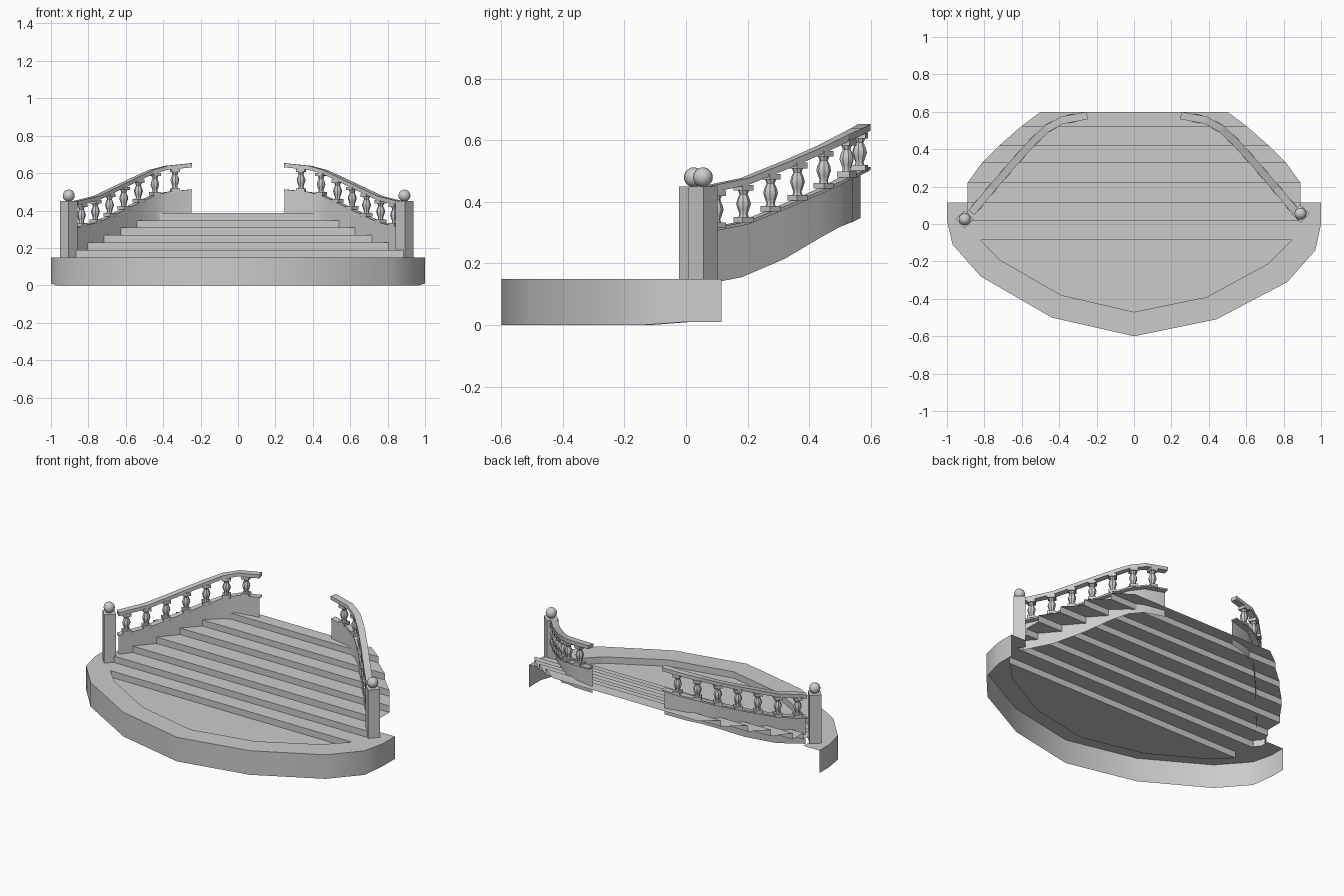
import bpy, bmesh, math
from mathutils import Vector, Matrix

if "Cube" in bpy.data.objects:
    bpy.data.objects.remove(bpy.data.objects["Cube"])


def make(name, verts, faces, closed=False, flip=False, smooth=False):
    bm = bmesh.new()
    vs = [bm.verts.new(v) for v in verts]
    for f in faces:
        bm.faces.new([vs[i] for i in f])
    if closed:
        bmesh.ops.recalc_face_normals(bm, faces=bm.faces)
    elif flip:
        bmesh.ops.reverse_faces(bm, faces=bm.faces)
    return finish(name, bm, smooth)


def finish(name, bm, smooth=False):
    me = bpy.data.meshes.new(name)
    bm.to_mesh(me)
    bm.free()
    ob = bpy.data.objects.new(name, me)
    bpy.context.collection.objects.link(ob)
    if smooth:
        bpy.ops.object.select_all(action='DESELECT')
        bpy.context.view_layer.objects.active = ob
        ob.select_set(True)
        bpy.ops.object.shade_smooth_by_angle(angle=math.radians(40))
    return ob


def wall_between(lo, hi):
    n = len(lo)
    return lo + hi, [(i, i + 1, n + i + 1, n + i) for i in range(n - 1)]


# Platform: outer skirt, rim, sunken floor
H, PIT = 0.15, 0.11
outer = [(-1, .115), (-1, .02), (-.97, -.11), (-.82, -.28), (-.44, -.5), (0, -.6),
         (.44, -.51), (.82, -.31), (.97, -.14), (1, 0), (1, .115)]
inner = [(-.82, -.085), (-.72, -.19), (-.39, -.38), (0, -.47),
         (.39, -.39), (.72, -.21), (.845, -.085)]
v, f = wall_between([(x, y, .01 if y > -.05 else 0) for x, y in outer],
                    [(x, y, H) for x, y in outer])
make("platform_skirt", v, f, smooth=True)
rim = outer + [(.89, .115), (.89, .015)] + inner[::-1] + [(-.89, .015), (-.89, .115)]
make("platform_rim", [(x, y, H) for x, y in rim], [range(len(rim))])
make("platform_landing", [(-.82, -.085, H), (.845, -.085, H), (.89, .015, H), (-.89, .015, H)],
     [(0, 1, 2, 3)])
loop = inner + inner[:1]
v, f = wall_between([(x, y, PIT) for x, y in loop], [(x, y, H) for x, y in loop])
make("floor_recess_sides", v, f, flip=True)
make("sunken_floor", [(x, y, PIT) for x, y in inner], [range(len(inner))])

# Steps: (y of riser, half width there, tread height)
steps = [(.015, .89, .19), (.115, .89, .23), (.22, .89, .27), (.325, .815, .31),
         (.42, .72, .348), (.52, .605, .386), (.6, .5, None)]
v, f = [], []
z = H
for (y0, w0, z1), (y1, w1, _) in zip(steps, steps[1:]):
    b = len(v)
    v += [(-w0, y0, z), (w0, y0, z), (w0, y0, z1), (-w0, y0, z1), (w1, y1, z1), (-w1, y1, z1)]
    f += [(b, b + 1, b + 2, b + 3), (b + 3, b + 2, b + 4, b + 5)]
    z = z1
make("steps", v, f)

# Balustrade path: x, y, top of stringer wall, bottom of stringer wall
PATH = [(.87, .06, .308, .13), (.76, .19, .335, .155), (.64, .33, .392, .215),
        (.54, .44, .44, .28), (.465, .51, .475, .318), (.385, .555, .497, .335),
        (.25, .58, .511, .347)]
pts = [Vector(p[:2]) for p in PATH]
norms = []
for i in range(len(pts)):
    t = (pts[min(i + 1, len(pts) - 1)] - pts[max(i - 1, 0)]).normalized()
    norms.append(Vector((t.y, -t.x)))
RAIL = 0.122


def offset(i, d, z, s):
    p = pts[i] + norms[i] * d
    return (s * p.x, p.y, z)


def sweep(name, half, z0, z1, s):
    v, f = [], []
    n = len(pts)
    for i in range(n):
        c = PATH[i][2]
        v += [offset(i, -half, c + z0, s), offset(i, half, c + z0, s),
              offset(i, half, c + z1, s), offset(i, -half, c + z1, s)]
    for i in range(n - 1):
        for k in range(4):
            a, b = 4 * i + k, 4 * i + (k + 1) % 4
            f.append((a, b, b + 4, a + 4))
    f += [(0, 1, 2, 3), tuple(range(4 * n - 4, 4 * n))]
    make(name, v, f, closed=True)


def box(bm, size, centre, rot):
    m = Matrix.Translation(centre) @ Matrix.Rotation(rot, 4, 'Z') @ Matrix.Diagonal((*size, 1))
    bmesh.ops.create_cube(bm, size=1, matrix=m)


def along(d):
    for i in range(len(pts) - 1):
        seg = pts[i + 1] - pts[i]
        if d <= seg.length or i == len(pts) - 2:
            k = d / seg.length
            return (pts[i] + seg * k, PATH[i][2] * (1 - k) + PATH[i + 1][2] * k,
                    math.atan2(seg.y, seg.x))
        d -= seg.length


VASE = [(.017, .016), (.013, .026), (.018, .04), (.024, .058), (.021, .072),
        (.013, .09), (.018, .103)]


def balusters(name, s):
    bm = bmesh.new()
    for j in range(7):
        p, z, a = along(.05 + j * .116)
        x, y, a = s * p.x, p.y, s * a
        box(bm, (.046, .046, .018), (x, y, z + .008), a)
        box(bm, (.046, .046, .018), (x, y, z + .112), a)
        rings = [[bm.verts.new((x + r * math.cos(a + k * math.pi / 4),
                                y + r * math.sin(a + k * math.pi / 4), z + h))
                  for k in range(8)] for r, h in VASE]
        for lo, hi in zip(rings, rings[1:]):
            for k in range(8):
                bm.faces.new((lo[k], lo[(k + 1) % 8], hi[(k + 1) % 8], hi[k]))
    finish(name, bm, smooth=True)


for side, s, newel in (("left", -1, (-.905, .025)), ("right", 1, (.89, .055))):
    # Stringer wall with its cap, and the handrail
    v, f = wall_between([offset(i, -.014, p[3], s) for i, p in enumerate(PATH)],
                        [offset(i, -.014, p[2], s) for i, p in enumerate(PATH)])
    make(side + "_stringer_wall", v, f, flip=s < 0, smooth=True)
    sweep(side + "_stringer_cap", .019, -.008, .002, s)
    sweep(side + "_handrail", .02, RAIL - .002, RAIL + .02, s)
    balusters(side + "_balusters", s)
    # Newel post with ball finial
    bm = bmesh.new()
    box(bm, (.068, .068, .30), (*newel, .30), s * math.radians(48))
    finish(side + "_newel_post", bm)
    bm = bmesh.new()
    bmesh.ops.create_uvsphere(bm, u_segments=16, v_segments=10, radius=.032,
                              matrix=Matrix.Translation((*newel, .48)))
    finish(side + "_newel_ball", bm, smooth=True)
